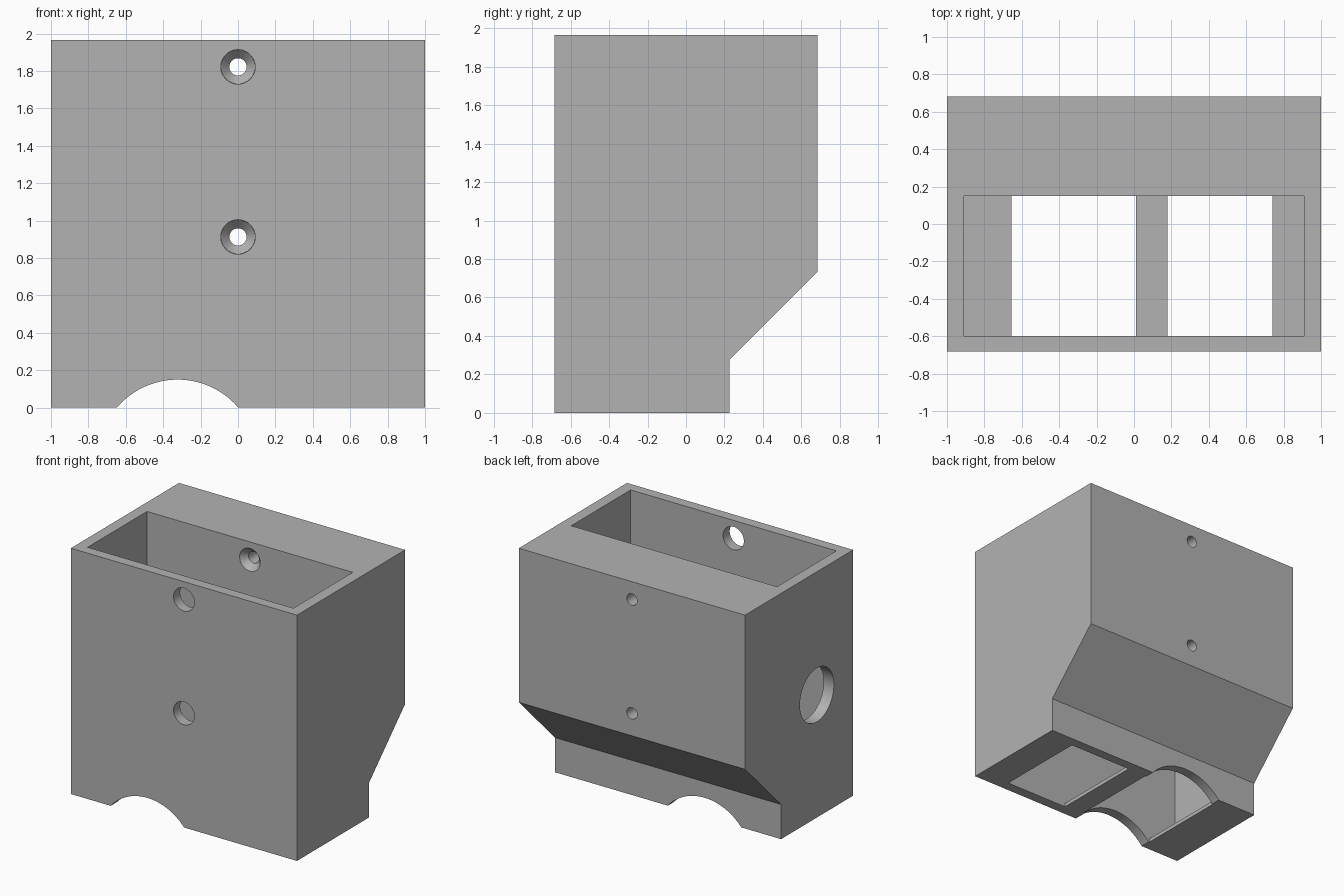
import bpy, bmesh, math
from mathutils import Matrix, Vector

cube = bpy.data.objects.get("Cube")
if cube:
    bpy.data.objects.remove(cube, do_unlink=True)

grey = bpy.data.materials.new("plain grey")
grey.use_nodes = True
grey.diffuse_color = (0.45, 0.45, 0.45, 1)
grey.node_tree.nodes["Principled BSDF"].inputs["Base Color"].default_value = (0.45, 0.45, 0.45, 1)


def finish(bm, name):
    bmesh.ops.recalc_face_normals(bm, faces=bm.faces)
    mesh = bpy.data.meshes.new(name)
    bm.to_mesh(mesh)
    bm.free()
    mesh.materials.append(grey)
    obj = bpy.data.objects.new(name, mesh)
    bpy.context.collection.objects.link(obj)
    return obj


def box(name, x, y, z):
    bm = bmesh.new()
    bmesh.ops.create_cube(bm, size=1)
    for v in bm.verts:
        v.co = [lo + (c + 0.5) * (hi - lo) for c, (lo, hi) in zip(v.co, (x, y, z))]
    return finish(bm, name)


def rod(name, start, end, r1, r2=None, sides=64):
    """Cylinder or cone running from start to end."""
    a, b = Vector(start), Vector(end)
    turn = (b - a).to_track_quat('Z', 'Y').to_matrix().to_4x4()
    bm = bmesh.new()
    bmesh.ops.create_cone(bm, cap_ends=True, segments=sides, radius1=r1,
                          radius2=r1 if r2 is None else r2, depth=(b - a).length,
                          matrix=Matrix.Translation((a + b) / 2) @ turn)
    return finish(bm, name)


# Solid body: side profile swept across the width
FRONT, BACK, TOP = -0.683, 0.683, 1.965
CAV_F, CAV_B, FLOOR = -0.6, 0.15, 0.03
profile = [(FRONT, 0), (0.227, 0), (0.227, 0.277), (BACK, 0.733), (BACK, TOP), (FRONT, TOP)]
bm = bmesh.new()
side = bm.faces.new([bm.verts.new((-1, y, z)) for y, z in profile])
sweep = bmesh.ops.extrude_face_region(bm, geom=[side])
bmesh.ops.translate(bm, vec=(2, 0, 0), verts=[g for g in sweep["geom"] if isinstance(g, bmesh.types.BMVert)])
body = finish(bm, "housing")

# Cavity, floor openings, bottom arch and side port
cutters = [
    box("cavity_cutter", (-0.91, 0.91), (CAV_F, CAV_B), (FLOOR, TOP + 0.2)),
    box("left_floor_cutter", (0.18, 0.74), (CAV_F, CAV_B), (-0.1, 0.2)),
    box("right_floor_cutter", (-0.655, 0.012), (CAV_F, CAV_B), (-0.1, 0.2)),
    rod("arch_cutter", (-0.323, -1, -0.277), (-0.323, 1, -0.277), 0.427, sides=128),
    rod("port_cutter", (-1.2, -0.225, 0.98), (-0.8, -0.225, 0.98), 0.215),
]

# Screw holes: driver access in front, countersink and bore behind
for z in (0.913, 1.822):
    cutters += [
        rod("access_cutter", (0, -0.8, z), (0, -0.4, z), 0.092),
        rod("countersink_cutter", (0, CAV_B - 0.01, z), (0, CAV_B + 0.05, z), 0.1, 0.045),
        rod("bore_cutter", (0, 0.1, z), (0, 0.8, z), 0.046),
    ]

for cutter in cutters:
    mod = body.modifiers.new(cutter.name, 'BOOLEAN')
    mod.operation, mod.solver, mod.object = 'DIFFERENCE', 'EXACT', cutter

# Bake the cuts and remove the cutters
graph = bpy.context.evaluated_depsgraph_get()
cut_mesh = bpy.data.meshes.new_from_object(body.evaluated_get(graph))
body.modifiers.clear()
body.data = cut_mesh
cut_mesh.materials.clear()
cut_mesh.materials.append(grey)
for poly in cut_mesh.polygons:
    poly.material_index = 0
for cutter in cutters:
    bpy.data.objects.remove(cutter, do_unlink=True)

# Smooth round walls, crisp edges
bpy.ops.object.select_all(action='DESELECT')
body.select_set(True)
bpy.context.view_layer.objects.active = body
bpy.ops.object.shade_smooth_by_angle(angle=math.radians(30))
